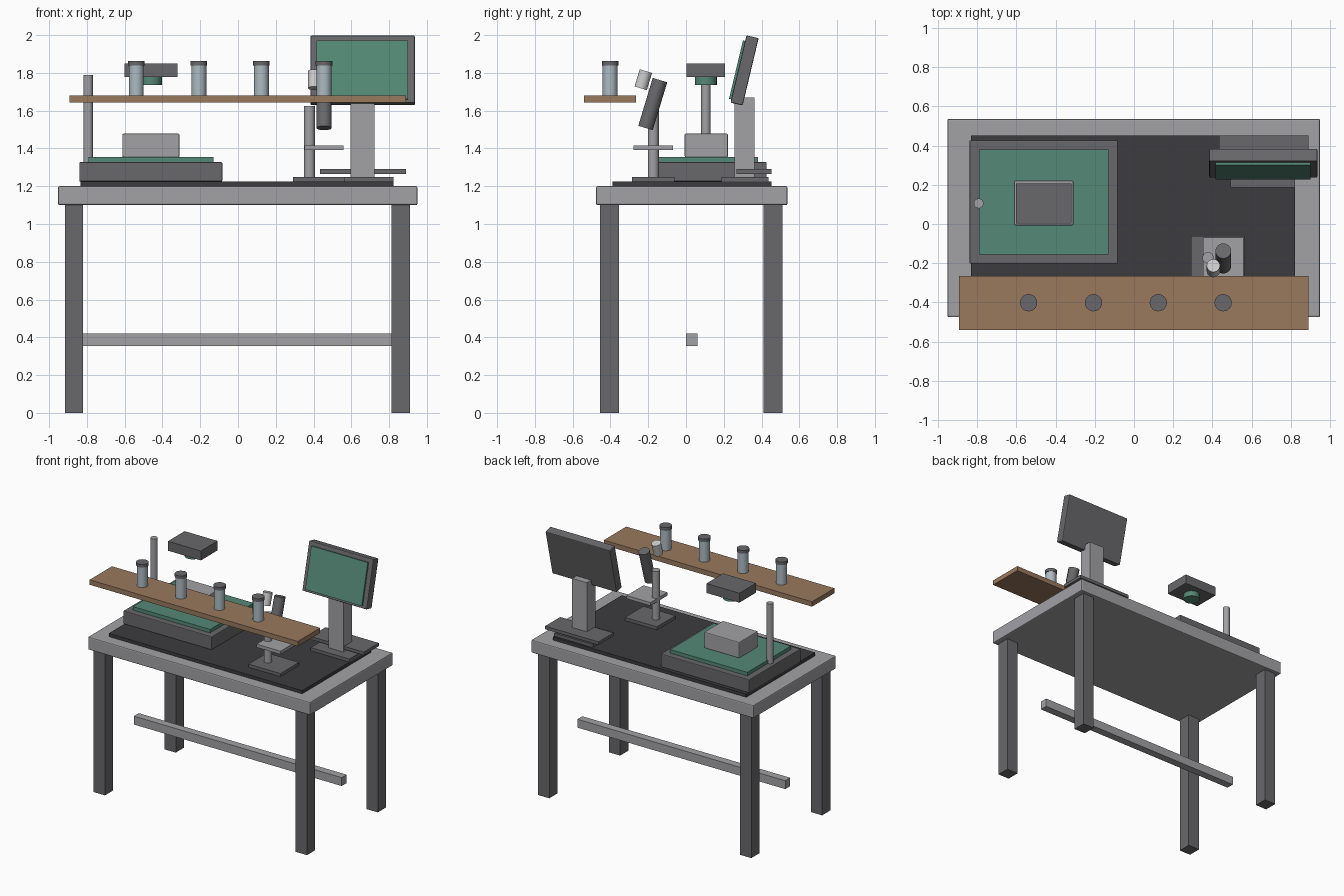
import bpy, math
from mathutils import Vector, Matrix

if "Cube" in bpy.data.objects:
    bpy.data.objects.remove(bpy.data.objects["Cube"])


def material(name, rgb):
    m = bpy.data.materials.new(name)
    m.diffuse_color = (*rgb, 1)
    m.use_nodes = True
    m.node_tree.nodes["Principled BSDF"].inputs["Base Color"].default_value = m.diffuse_color
    return m


GREEN = material("green", (0.09, 0.25, 0.18))
WOOD = material("wood", (0.32, 0.19, 0.11))
DARK = material("dark_grey", (0.045, 0.045, 0.05))
MID = material("mid_grey", (0.14, 0.14, 0.15))
LIGHT = material("light_grey", (0.36, 0.36, 0.38))
GLASS = material("pale_glass", (0.42, 0.5, 0.54))
WHITE = material("off_white", (0.72, 0.72, 0.72))


def finish(name, mat, bevel=0):
    o = bpy.context.object
    o.name = name
    o.data.materials.append(mat)
    if bevel:
        b = o.modifiers.new("bevel", "BEVEL")
        b.width, b.segments = bevel, 2
    return o


def box(name, x, y, z, mat, bevel=0, tilt=0):
    """Box from (min, max) pairs, tilted about x through its centre."""
    c = [(a + b) / 2 for a, b in (x, y, z)]
    bpy.ops.mesh.primitive_cube_add(size=1, location=c)
    o = bpy.context.object
    o.data.transform(Matrix.Diagonal([b - a for a, b in (x, y, z)] + [1]))
    o.rotation_euler.x = tilt
    return finish(name, mat, bevel)


def rod(name, centre, r, length, mat, tilt=0):
    """Cylinder about its centre, tilted about x."""
    bpy.ops.mesh.primitive_cylinder_add(vertices=24, radius=r, depth=length, location=centre,
                                        rotation=(tilt, 0, 0))
    bpy.ops.object.shade_smooth_by_angle(angle=math.radians(40))
    return finish(name, mat)


def post(name, x, y, z0, z1, r, mat):
    return rod(name, (x, y, (z0 + z1) / 2), r, z1 - z0, mat)


# Table
box("tabletop", (-0.953, 0.95), (-0.476, 0.537), (1.10, 1.20), LIGHT, 0.008)
for sx, x in (("left", (-0.917, -0.82)), ("right", (0.813, 0.91))):
    for sy, y in (("front", (-0.456, -0.355)), ("back", (0.41, 0.511))):
        box(f"{sy}_{sx}_leg", x, y, (0, 1.10), MID)
box("stretcher_bar", (-0.892, 0.888), (0, 0.06), (0.355, 0.42), LIGHT)
box("work_mat", (-0.833, 0.823), (-0.39, 0.453), (1.20, 1.225), DARK)

# Inspection station
box("station_base", (-0.84, -0.083), (-0.202, 0.427), (1.225, 1.327), MID, 0.005)
box("station_pad", (-0.791, -0.13), (-0.155, 0.38), (1.327, 1.354), GREEN)
box("station_block", (-0.612, -0.31), (-0.007, 0.222), (1.354, 1.478), LIGHT, 0.006)
post("station_pole", -0.793, 0.105, 1.30, 1.788, 0.025, LIGHT)
box("camera_head", (-0.602, -0.32), (0.003, 0.207), (1.777, 1.85), MID)
post("camera_lens", -0.461, 0.105, 1.735, 1.777, 0.058, GREEN)

# Shelf with jars
box("shelf", (-0.893, 0.89), (-0.54, -0.266), (1.643, 1.681), WOOD)
for i in range(4):
    x = -0.538 + i * 0.331
    post(f"jar_{i + 1}", x, -0.402, 1.681, 1.838, 0.039, GLASS)
    post(f"jar_lid_{i + 1}", x, -0.402, 1.838, 1.862, 0.044, MID)

# Monitor on its stand
TILT = math.radians(-13.4)
centre = Vector((0.66, 0.31, 1.813))
box("monitor_case", (0.384, 0.936), (0.277, 0.343), (1.63, 1.996), MID, 0.006, TILT)
s = centre + Matrix.Rotation(TILT, 3, "X") @ Vector((-0.002, -0.037, -0.006))
box("monitor_screen", (s.x - 0.242, s.x + 0.242), (s.y - 0.008, s.y + 0.008),
    (s.z - 0.159, s.z + 0.159), GREEN, 0, TILT)
box("monitor_post", (0.596, 0.722), (0.257, 0.362), (1.247, 1.67), LIGHT)
box("monitor_foot", (0.492, 0.823), (0.187, 0.437), (1.225, 1.249), MID)
box("keyboard_tray", (0.433, 0.89), (0.267, 0.452), (1.266, 1.29), MID)

# Microscope
box("microscope_foot", (0.291, 0.565), (-0.287, -0.06), (1.225, 1.249), MID)
box("microscope_stage", (0.353, 0.558), (-0.277, -0.07), (1.391, 1.416), LIGHT)
post("microscope_column", 0.378, -0.173, 1.247, 1.624, 0.029, LIGHT)
LEAN = math.radians(-16.8)
rod("microscope_tube", (0.456, -0.176, 1.635), 0.04, 0.265, MID, LEAN)
rod("eyepiece", (0.405, -0.226, 1.764), 0.034, 0.095, WHITE, LEAN)
